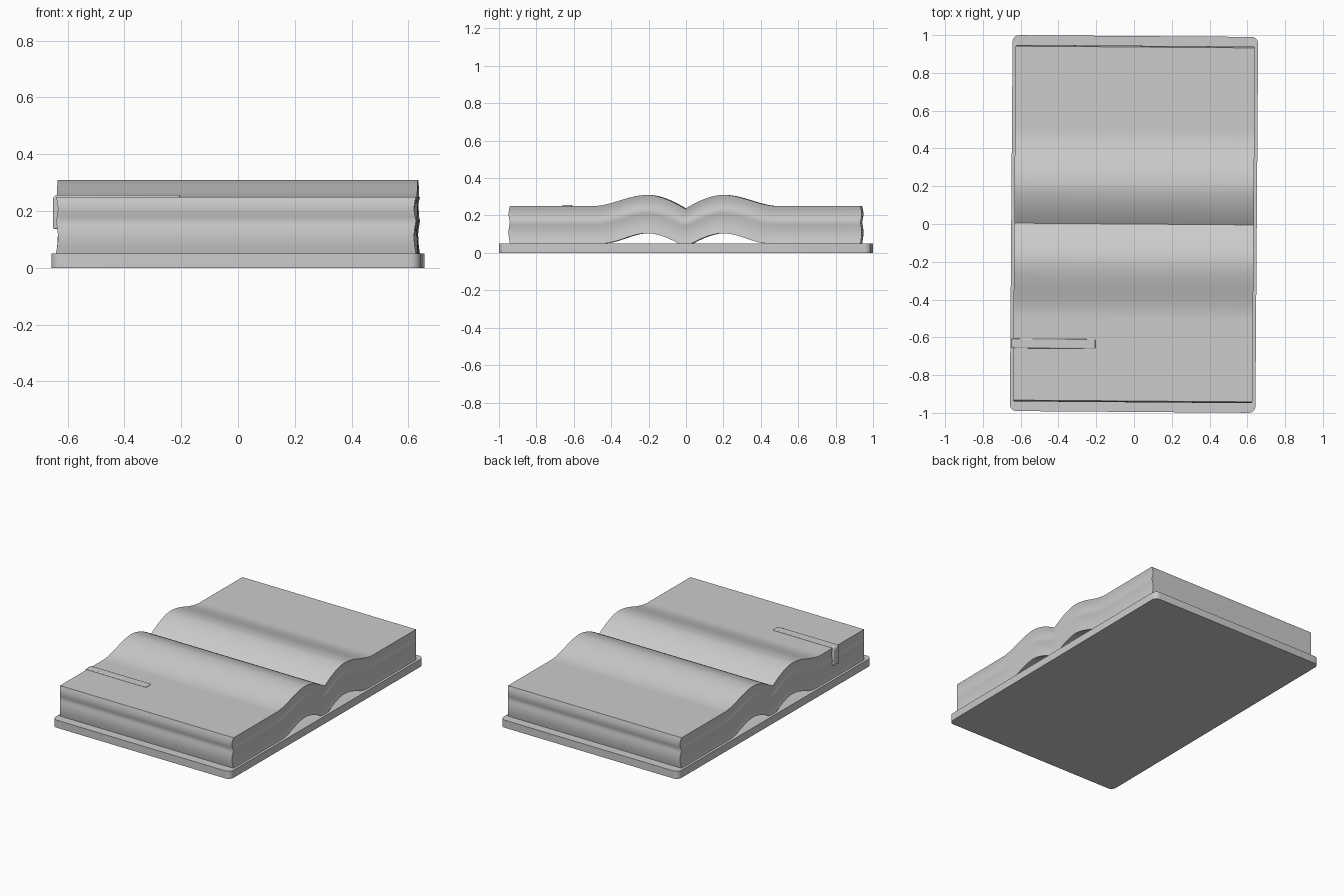
import bpy, bmesh, math

if "Cube" in bpy.data.objects:
    bpy.data.objects.remove(bpy.data.objects["Cube"])

TILT = -0.0075          # the whole book lies very slightly turned
COVER_Z = 0.05


def finish(name, bm, angle=35):
    bmesh.ops.recalc_face_normals(bm, faces=bm.faces)
    me = bpy.data.meshes.new(name)
    bm.to_mesh(me)
    bm.free()
    ob = bpy.data.objects.new(name, me)
    bpy.context.collection.objects.link(ob)
    ob.rotation_euler.z = TILT
    bpy.ops.object.select_all(action='DESELECT')
    bpy.context.view_layer.objects.active = ob
    ob.select_set(True)
    bpy.ops.object.shade_smooth_by_angle(angle=math.radians(angle))
    return ob


def extrude_outline(points, vec):
    bm = bmesh.new()
    face = bm.faces.new([bm.verts.new(p) for p in points])
    new = bmesh.ops.extrude_face_region(bm, geom=[face], use_keep_orig=True)["geom"]
    bmesh.ops.translate(bm, vec=vec, verts=[g for g in new if isinstance(g, bmesh.types.BMVert)])
    return bm


# Cover: flat board with rounded corners
def rounded_rect(hx, hy, r, steps=6):
    pts = []
    for k, (sx, sy) in enumerate([(1, 1), (-1, 1), (-1, -1), (1, -1)]):
        for i in range(steps + 1):
            a = math.pi / 2 * (k + i / steps)
            pts.append((sx * (hx - r) + r * math.cos(a), sy * (hy - r) + r * math.sin(a), 0))
    return pts


finish("cover_board", extrude_outline(rounded_rect(0.65, 0.995, 0.035), (0, 0, COVER_Z)))


# Page block: swelling curve mirrored about the gutter, stacked in layers
def bump(y, low, high, inner, outer, peak=0.2):
    y = abs(y)
    if y >= outer:
        return low[1]
    if y >= peak:
        t = (y - peak) / (outer - peak)
        return low[1] + (high - low[1]) * (0.5 + 0.5 * math.cos(math.pi * t))
    return max(low[0], high - (high - low[0]) * ((peak - y) / (peak - inner)) ** 1.7)


def top_z(y):
    return bump(y, (0.235, 0.25), 0.31, 0.0, 0.5)


def bottom_z(y):
    return bump(y, (COVER_Z, COVER_Z), 0.105, 0.035, 0.45)


def edge_wave(v):
    # two scalloped bundles of paper meeting in a crease
    t = v / 0.58 if v < 0.58 else (v - 0.58) / 0.42
    return -0.007 * math.sin(math.pi * t)


half = [i * 0.0125 for i in range(1, 42)] + [0.65, 0.8, 0.937]
ys = [-y for y in reversed(half)] + [0.0] + half
layers = [0.58 * i / 8 for i in range(8)] + [0.58 + 0.42 * i / 6 for i in range(7)]
bm = bmesh.new()
rings = []
for v in layers:
    off = edge_wave(v)
    ring = []
    for side in (-1, 1):
        row = []
        for y in ys:
            yy = y + (math.copysign(off, y) if abs(y) > 0.9 else 0)
            z = bottom_z(y) + (top_z(y) - bottom_z(y)) * v
            row.append(bm.verts.new((side * (0.634 + off), yy, z)))
        ring.append(row)
    rings.append(ring)
for a, b in zip(rings, rings[1:]):
    for s in (0, 1):
        for i in range(len(ys) - 1):
            bm.faces.new((a[s][i], a[s][i + 1], b[s][i + 1], b[s][i]))
    for i in (0, -1):
        bm.faces.new((a[0][i], a[1][i], b[1][i], b[0][i]))
for left, right in (rings[0], rings[-1]):
    for i in range(len(ys) - 1):
        bm.faces.new((left[i], right[i], right[i + 1], left[i + 1]))
finish("page_block", bm, 30)

# Ribbon bookmark: lies on the page and hangs over the side
profile = [(-0.20, 0.245), (-0.20, 0.257), (-0.636, 0.257), (-0.646, 0.247),
           (-0.646, 0.137), (-0.625, 0.137), (-0.625, 0.245)]
bm = extrude_outline([(x, -0.662, z) for x, z in profile], (0, 0.05, 0))
ribbon = finish("bookmark_ribbon", bm)
bevel = ribbon.modifiers.new("soft_edges", 'BEVEL')
bevel.width = 0.005
bevel.segments = 3
